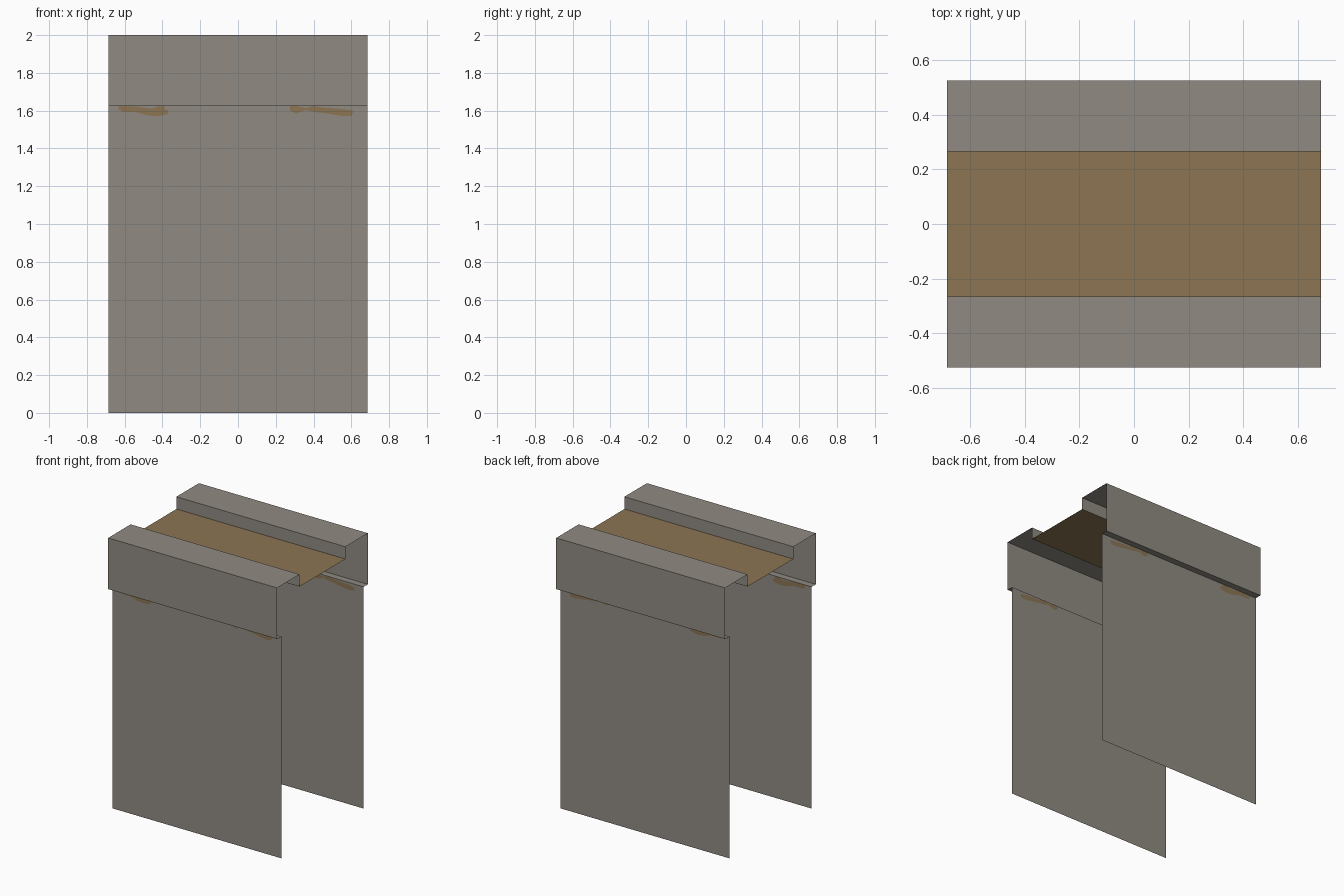
import bpy, bmesh

if "Cube" in bpy.data.objects:
    bpy.data.objects.remove(bpy.data.objects["Cube"])

HALF = 0.685          # half length along x
Z_TOP, Z_DECK, Z_LIP = 2.0, 1.91, 1.625
Y_OUT, Y_IN, Y_WALL = 0.525, 0.265, 0.477


def material(name, rgb):
    m = bpy.data.materials.new(name)
    m.diffuse_color = (*rgb, 1)
    m.use_nodes = True
    m.node_tree.nodes["Principled BSDF"].inputs["Base Color"].default_value = m.diffuse_color
    return m


concrete = material("concrete_grey", (0.28, 0.258, 0.223))
wood = material("earth_brown", (0.262, 0.178, 0.088))


def finish(name, bm, mats):
    bmesh.ops.remove_doubles(bm, verts=bm.verts, dist=1e-5)
    bm.normal_update()
    me = bpy.data.meshes.new(name)
    bm.to_mesh(me)
    bm.free()
    for m in mats:
        me.materials.append(m)
    ob = bpy.data.objects.new(name, me)
    bpy.context.collection.objects.link(ob)
    return ob


def sheet(name, profile, mat):
    """Open sheet: a (y, z) profile swept along x."""
    bm = bmesh.new()
    rows = [[bm.verts.new((x, y, z)) for x in (-HALF, HALF)] for y, z in profile]
    for a, b in zip(rows, rows[1:]):
        bm.faces.new((a[0], a[1], b[1], b[0]))
    return finish(name, bm, [mat])


# Stain outline: x, lower edge, upper edge
STAINS = [
    [(-0.632, 1.605, 1.625), (-0.61, 1.592, 1.625), (-0.54, 1.593, 1.622),
     (-0.48, 1.575, 1.613), (-0.45, 1.572, 1.612), (-0.42, 1.57, 1.625),
     (-0.39, 1.577, 1.625), (-0.385, 1.58, 1.605), (-0.37, 1.582, 1.603)],
    [(0.275, 1.60, 1.625), (0.31, 1.585, 1.625), (0.36, 1.603, 1.613),
     (0.40, 1.593, 1.625), (0.45, 1.588, 1.616), (0.51, 1.578, 1.612),
     (0.56, 1.571, 1.608), (0.60, 1.573, 1.602), (0.61, 1.592, 1.597)],
]


def wall(name, side):
    """Plain wall sheet with stain faces cut into its upper edge."""
    bm = bmesh.new()

    def poly(pts, idx):
        pts = [p for i, p in enumerate(pts) if p != pts[i - 1]]
        if len(pts) < 3:
            return
        if side > 0:
            pts = pts[::-1]
        f = bm.faces.new([bm.verts.new((x, side * Y_WALL, z)) for x, z in pts])
        f.material_index = idx

    def strip(x0, x1, low, high, idx):
        poly([(x0, low[0]), (x1, low[1]), (x1, high[1]), (x0, high[0])], idx)

    edge = -HALF
    for stain in STAINS:
        strip(edge, stain[0][0], (0, 0), (Z_LIP, Z_LIP), 0)
        for (x0, b0, t0), (x1, b1, t1) in zip(stain, stain[1:]):
            strip(x0, x1, (0, 0), (b0, b1), 0)
            strip(x0, x1, (b0, b1), (t0, t1), 1)
            strip(x0, x1, (t0, t1), (Z_LIP, Z_LIP), 0)
        edge = stain[-1][0]
    strip(edge, HALF, (0, 0), (Z_LIP, Z_LIP), 0)
    return finish(name, bm, [concrete, wood])


# Parapets (lip, outer face, top, inner face) and walls on both sides
for label, s in (("front", -1), ("back", 1)):
    prof = [(s * Y_WALL, Z_LIP), (s * Y_OUT, Z_LIP), (s * Y_OUT, Z_TOP),
            (s * Y_IN, Z_TOP), (s * Y_IN, Z_DECK)]
    sheet(label + "_parapet", prof if s < 0 else prof[::-1], concrete)
    wall(label + "_wall", s)

# Path surface between the parapets
sheet("deck", [(-Y_IN, Z_DECK), (Y_IN, Z_DECK)], wood)
